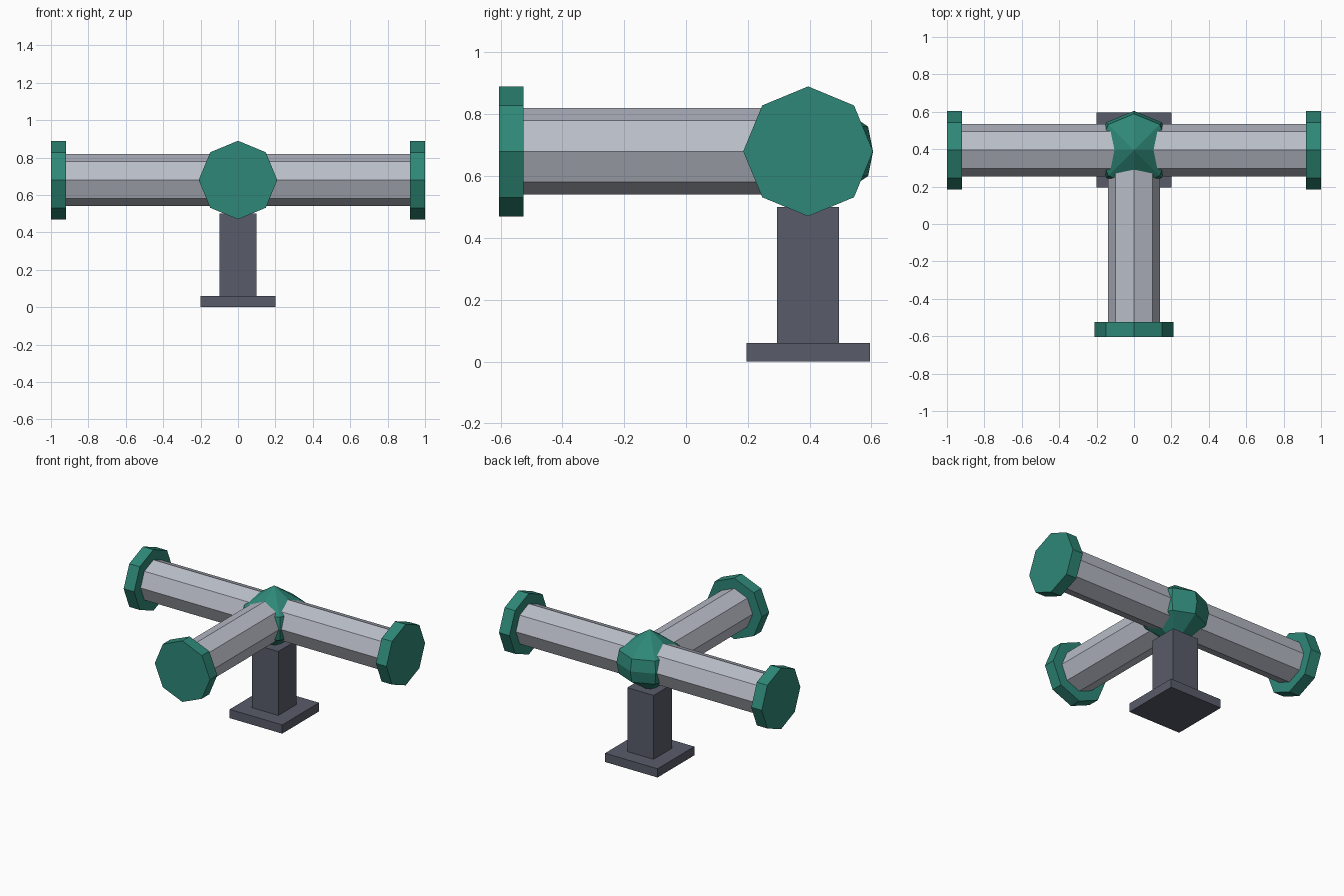
import bpy, bmesh, math
from mathutils import Vector

if "Cube" in bpy.data.objects:
    bpy.data.objects.remove(bpy.data.objects["Cube"])

CY, CZ = 0.395, 0.68          # centre of the pipe junction
HUB = Vector((0, CY, CZ))


def material(name, rgb):
    m = bpy.data.materials.new(name)
    lin = [((c / 255 + 0.055) / 1.055) ** 2.4 for c in rgb]
    m.diffuse_color = (*lin, 1)
    m.use_nodes = True
    m.node_tree.nodes["Principled BSDF"].inputs["Base Color"].default_value = m.diffuse_color
    return m


GREEN = material("teal_green", (46, 135, 119))
STEEL = material("light_steel", (185, 189, 200))
DARK = material("dark_slate", (88, 92, 106))


def finish(bm, name, mat):
    bmesh.ops.recalc_face_normals(bm, faces=bm.faces)
    me = bpy.data.meshes.new(name)
    bm.to_mesh(me)
    bm.free()
    me.materials.append(mat)
    ob = bpy.data.objects.new(name, me)
    bpy.context.collection.objects.link(ob)
    return ob


def octagon_rod(name, direction, start, end, radius, mat):
    """Eight-sided rod along a direction, measured from the junction."""
    bm = bmesh.new()
    bmesh.ops.create_cone(bm, cap_ends=True, segments=8, radius1=radius,
                          radius2=radius, depth=end - start)
    ob = finish(bm, name, mat)
    d = Vector(direction)
    ob.rotation_euler = (0, math.pi / 2, 0) if d.x else (math.pi / 2, 0, 0)
    ob.location = HUB + d * (start + end) / 2


def box(name, half, z0, z1, mat):
    bm = bmesh.new()
    bmesh.ops.create_cube(bm, size=1)
    bmesh.ops.scale(bm, vec=(2 * half, 2 * half, z1 - z0), verts=bm.verts)
    finish(bm, name, mat).location = (0, CY, (z0 + z1) / 2)


# three pipes with end flanges
for side, d in (("left", (-1, 0, 0)), ("right", (1, 0, 0)), ("front", (0, -1, 0))):
    octagon_rod(side + "_pipe", d, 0, 0.96, 0.14, STEEL)
    octagon_rod(side + "_flange", d, 0.92, 1.0, 0.21, GREEN)

# faceted hub: cone caps above and below two bands
bm = bmesh.new()
profile = [(0, 0.21), (0.194, 0.08), (0.21, 0), (0.194, -0.08), (0, -0.21)]
pts = [bm.verts.new((r, 0, z)) for r, z in profile]
edges = [bm.edges.new(p) for p in zip(pts, pts[1:])]
bmesh.ops.spin(bm, geom=pts + edges, cent=(0, 0, 0), axis=(0, 0, 1),
               angle=math.tau, steps=8)
bmesh.ops.remove_doubles(bm, verts=bm.verts, dist=1e-4)
finish(bm, "junction_hub", GREEN).location = HUB

# stand
box("stand_post", 0.10, 0.06, 0.50, DARK)
box("stand_base", 0.20, 0.0, 0.06, DARK)
